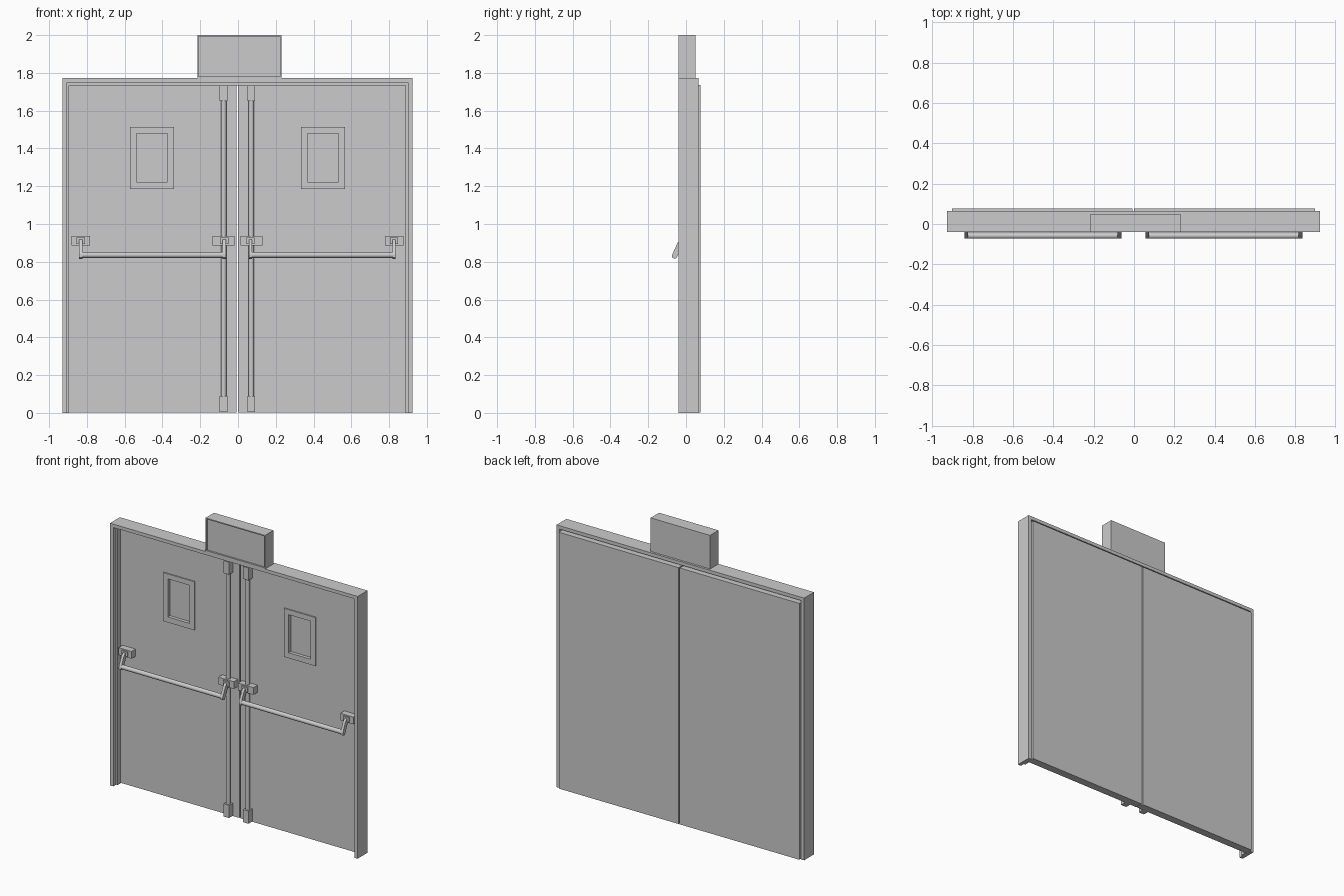
import bpy, bmesh, math
from mathutils import Vector

if "Cube" in bpy.data.objects:
    bpy.data.objects.remove(bpy.data.objects["Cube"], do_unlink=True)

grey = bpy.data.materials.new("light grey")
grey.use_nodes = True
COLOR = (0.6, 0.6, 0.6, 1)
grey.diffuse_color = COLOR
grey.node_tree.nodes["Principled BSDF"].inputs["Base Color"].default_value = COLOR

MID = -0.003           # seam between the leaves
FRONT, BACK = 0.025, 0.078   # door leaf faces


def finish(name, bm):
    bmesh.ops.recalc_face_normals(bm, faces=bm.faces)
    mesh = bpy.data.meshes.new(name)
    bm.to_mesh(mesh)
    bm.free()
    mesh.materials.append(grey)
    obj = bpy.data.objects.new(name, mesh)
    bpy.context.collection.objects.link(obj)
    return obj


def prism(name, points, place, offset):
    """Extrude a closed 2D outline; place maps (u, v) to 3D."""
    bm = bmesh.new()
    face = bm.faces.new([bm.verts.new(place(u, v)) for u, v in points])
    new = bmesh.ops.extrude_face_region(bm, geom=[face])["geom"]
    verts = [g for g in new if isinstance(g, bmesh.types.BMVert)]
    bmesh.ops.translate(bm, verts=verts, vec=offset)
    return finish(name, bm)


def box(name, x, y, z):
    pts = [(x[0], z[0]), (x[1], z[0]), (x[1], z[1]), (x[0], z[1])]
    return prism(name, pts, lambda u, v: (u, y[0], v), (0, y[1] - y[0], 0))


def portal(name, outer, inner, top, under, y):
    """Upside-down U around the doorway."""
    pts = [(-outer, 0), (-outer, top), (outer, top), (outer, 0),
           (inner, 0), (inner, under), (-inner, under), (-inner, 0)]
    return prism(name, pts, lambda u, v: (MID + u, y[0], v), (0, y[1] - y[0], 0))


def rod(name, start, end, radius):
    a, b = Vector(start), Vector(end)
    bm = bmesh.new()
    bmesh.ops.create_cone(bm, cap_ends=True, segments=16, radius1=radius,
                          radius2=radius, depth=(b - a).length)
    turn = (b - a).to_track_quat('Z', 'Y').to_matrix()
    bmesh.ops.rotate(bm, verts=bm.verts, matrix=turn)
    bmesh.ops.translate(bm, verts=bm.verts, vec=(a + b) / 2)
    obj = finish(name, bm)
    for p in obj.data.polygons:
        p.use_smooth = len(p.vertices) == 4
    return obj


def recess(name, x, y, z, border, depth):
    """Box whose front (-y) face has a sunken panel."""
    obj = box(name, x, y, z)
    bm = bmesh.new()
    bm.from_mesh(obj.data)
    face = min(bm.faces, key=lambda f: f.calc_center_median().y)
    bmesh.ops.inset_region(bm, faces=[face], thickness=border)
    new = bmesh.ops.extrude_face_region(bm, geom=[face])["geom"]
    bmesh.ops.delete(bm, geom=[face], context='FACES_ONLY')
    verts = [g for g in new if isinstance(g, bmesh.types.BMVert)]
    bmesh.ops.translate(bm, verts=verts, vec=(0, depth, 0))
    bmesh.ops.recalc_face_normals(bm, faces=bm.faces)
    bm.to_mesh(obj.data)
    bm.free()
    return obj


# Door frame with its inner stop
portal("door_frame", 0.926, 0.902, 1.773, 1.75, (-0.04, 0.065))
portal("door_stop", 0.903, 0.891, 1.751, 1.734, (-0.01, FRONT - 0.002))

# Header sign box
recess("sign_box", (-0.215, 0.23), (-0.04, 0.05), (1.773, 2.0), 0.01, 0.012)

ARM = [(0.0, 0.925), (-0.03, 0.918), (-0.045, 0.9), (-0.073, 0.838),
       (-0.073, 0.822), (-0.06, 0.815), (-0.05, 0.82), (-0.02, 0.885), (0.0, 0.89)]

for side, s in (("right", -1), ("left", 1)):
    def span(a, b):
        return tuple(sorted((MID + s * a, MID + s * b)))

    # Door leaf with a window opening sunk into its front
    leaf = box(side + "_door", span(0.004, 0.9), (FRONT, BACK), (0.002, 1.735))
    cutter = box(side + "_window_cutter", span(0.37, 0.534), (0, FRONT + 0.015), (1.222, 1.479))
    cutter.hide_render = True
    cutter.hide_set(True)
    cut = leaf.modifiers.new("window", 'BOOLEAN')
    cut.operation, cut.solver, cut.object = 'DIFFERENCE', 'EXACT', cutter
    bpy.context.view_layer.objects.active = leaf
    bpy.ops.object.modifier_apply(modifier=cut.name)
    bpy.data.objects.remove(cutter, do_unlink=True)

    # Raised trim around the window
    y = (FRONT - 0.008, FRONT)
    for part, a, b, z in (("inner", 0.336, 0.37, (1.185, 1.513)),
                          ("outer", 0.534, 0.569, (1.185, 1.513)),
                          ("top", 0.37, 0.534, (1.479, 1.513)),
                          ("bottom", 0.37, 0.534, (1.185, 1.222))):
        box(f"{side}_window_trim_{part}", span(a, b), y, z)

    # Vertical latch rod and its end housings
    x = MID + s * 0.073
    rod(side + "_latch_rod", (x, 0.004, 0.03), (x, 0.004, 1.7), 0.015)
    box(side + "_top_latch", span(0.052, 0.094), (-0.018, FRONT), (1.65, 1.734))
    box(side + "_bottom_latch", span(0.052, 0.094), (-0.018, FRONT), (0.005, 0.09))

    # Push bar, with a mounting block and swing arm at each end
    bar = MID + s * 0.062, MID + s * 0.836
    rod(side + "_push_bar", (bar[0], -0.058, 0.836), (bar[1], -0.058, 0.836), 0.015)
    for end, a, b, arm in (("inner", 0.016, 0.132, 0.069), ("outer", 0.781, 0.878, 0.829)):
        box(f"{side}_{end}_mount", span(a, b), (-0.018, FRONT), (0.887, 0.936))
        box(f"{side}_{end}_pivot", span(arm - 0.022, arm + 0.022), (-0.026, -0.018), (0.895, 0.928))
        x0, x1 = span(arm - 0.009, arm + 0.009)
        prism(f"{side}_{end}_arm", ARM, lambda u, v: (x0, u, v), (x1 - x0, 0, 0))
